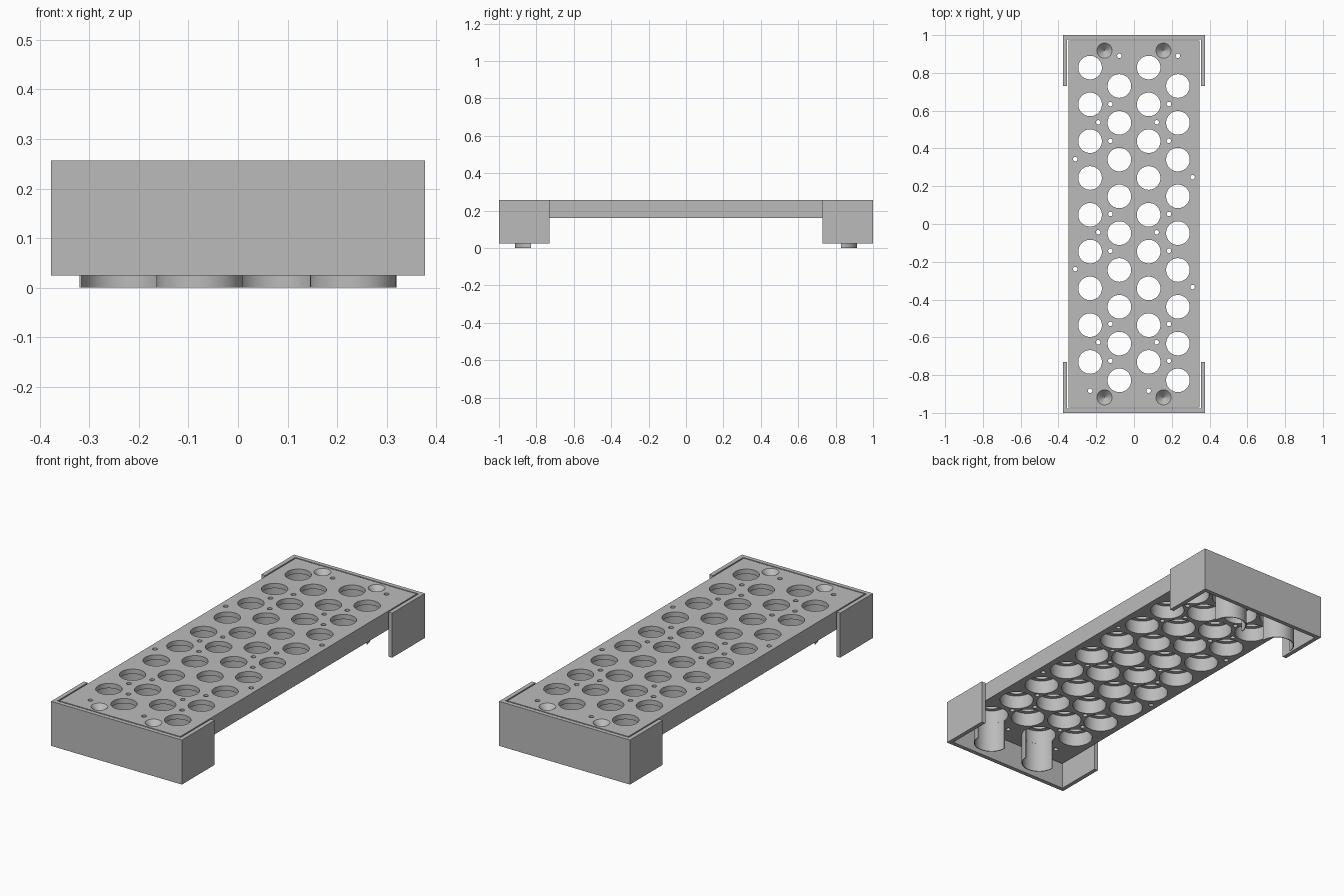
import bpy, bmesh, math

if "Cube" in bpy.data.objects:
    bpy.data.objects.remove(bpy.data.objects["Cube"], do_unlink=True)

grey = bpy.data.materials.new("plain_grey")
grey.use_nodes = True
GREY = (0.5, 0.5, 0.5, 1)
grey.diffuse_color = GREY
grey.node_tree.nodes["Principled BSDF"].inputs["Base Color"].default_value = GREY

TOP, PLATE_BOTTOM, WALL_BOTTOM = 0.257, 0.16, 0.025
CELL_R, POST_R, LIP = 0.083, 0.087, 0.025
COLUMNS = (-0.2325, -0.0775, 0.0775, 0.2325)
PITCH, END_Y = 0.1948, 0.828


def make_object(name, bm):
    bmesh.ops.recalc_face_normals(bm, faces=bm.faces)
    mesh = bpy.data.meshes.new(name)
    bm.to_mesh(mesh)
    bm.free()
    mesh.materials.append(grey)
    obj = bpy.data.objects.new(name, mesh)
    bpy.context.collection.objects.link(obj)
    return obj


def prism(bm, outline, z0, z1):
    """Extrude a flat outline from z0 to z1."""
    face = bm.faces.new([bm.verts.new((x, y, z0)) for x, y in outline])
    up = bmesh.ops.extrude_face_region(bm, geom=[face])["geom"]
    verts = [v for v in up if isinstance(v, bmesh.types.BMVert)]
    bmesh.ops.translate(bm, vec=(0, 0, z1 - z0), verts=verts)


def turned(bm, x, y, profile, sides):
    """Closed turned solid from (radius, z) rings."""
    rings = [[bm.verts.new((x + r * math.cos(math.tau * i / sides),
                            y + r * math.sin(math.tau * i / sides), z))
              for i in range(sides)] for r, z in profile]
    for a, b in zip(rings, rings[1:]):
        for i in range(sides):
            j = (i + 1) % sides
            bm.faces.new((a[i], a[j], b[j], b[i]))
    bm.faces.new(rings[0][::-1])
    bm.faces.new(rings[-1])


def smooth(obj):
    bpy.ops.object.select_all(action="DESELECT")
    obj.select_set(True)
    bpy.context.view_layer.objects.active = obj
    bpy.ops.object.shade_smooth_by_angle(angle=math.radians(30))


# Cutter: stepped cell sockets, open at the top through a narrower lip
bm = bmesh.new()
for c, x in enumerate(COLUMNS):
    start = END_Y - (c % 2) * PITCH / 2
    for row in range(9):
        turned(bm, x, start - row * PITCH,
               [(CELL_R, PLATE_BOTTOM - 0.05), (CELL_R, TOP - LIP),
                (0.0625, TOP - LIP), (0.0625, TOP + 0.05)], 48)

# Cutter: small wire holes in three repeating groups, plus ends and edges
pins = []
for group in range(3):
    for x, y in ((-0.125, 0.635), (-0.19, 0.538), (-0.125, 0.44)):
        pins += [(x + dx, y - group * 0.582) for dx in (0, 0.31)]
pins += [(-0.0775, 0.89), (0.2325, 0.89), (-0.2325, -0.883), (0.0775, -0.883)]
pins += [(-0.311, 0.343), (0.31, 0.248), (-0.311, -0.239), (0.31, -0.334)]
for x, y in pins:
    turned(bm, x, y, [(0.012, PLATE_BOTTOM - 0.05), (0.012, TOP + 0.05)], 20)

# Cutter: conical dimples near the corners
for x in (-0.156, 0.156):
    for y in (-0.918, 0.918):
        turned(bm, x, y, [(0.001, TOP - 0.04), (0.04, TOP), (0.04, TOP + 0.05)], 32)
cutter = make_object("socket_cutter", bm)
cutter.hide_render = True

# Perforated plate
bm = bmesh.new()
w, h = 0.348, 0.972
prism(bm, [(-w, -h), (w, -h), (w, h), (-w, h)], PLATE_BOTTOM, TOP)
plate = make_object("plate", bm)
cut = plate.modifiers.new("sockets", "BOOLEAN")
cut.operation, cut.solver, cut.object = "DIFFERENCE", "EXACT", cutter
bpy.context.view_layer.objects.active = plate
bpy.ops.object.modifier_apply(modifier=cut.name)
bpy.data.objects.remove(cutter, do_unlink=True)
smooth(plate)

# End brackets (U-shaped walls) and half-tube posts under the end sockets
for name, s, post_columns in (("back", 1, COLUMNS[0::2]), ("front", -1, COLUMNS[1::2])):
    bm = bmesh.new()
    ox, ix, arm, inner = 0.377, 0.355, 0.73, 0.978
    prism(bm, [(-ox, s * arm), (-ox, s), (ox, s), (ox, s * arm),
               (ix, s * arm), (ix, s * inner), (-ix, s * inner), (-ix, s * arm)],
          WALL_BOTTOM, TOP)
    make_object(name + "_bracket", bm)

    bm = bmesh.new()
    arc = [math.pi * i / 24 for i in range(25)]
    for x in post_columns:
        outline = [(x + r * math.cos(a), s * (END_Y + r * math.sin(a)))
                   for r, angles in ((POST_R, arc), (CELL_R, arc[::-1])) for a in angles]
        prism(bm, outline, 0, PLATE_BOTTOM)
    smooth(make_object(name + "_posts", bm))
